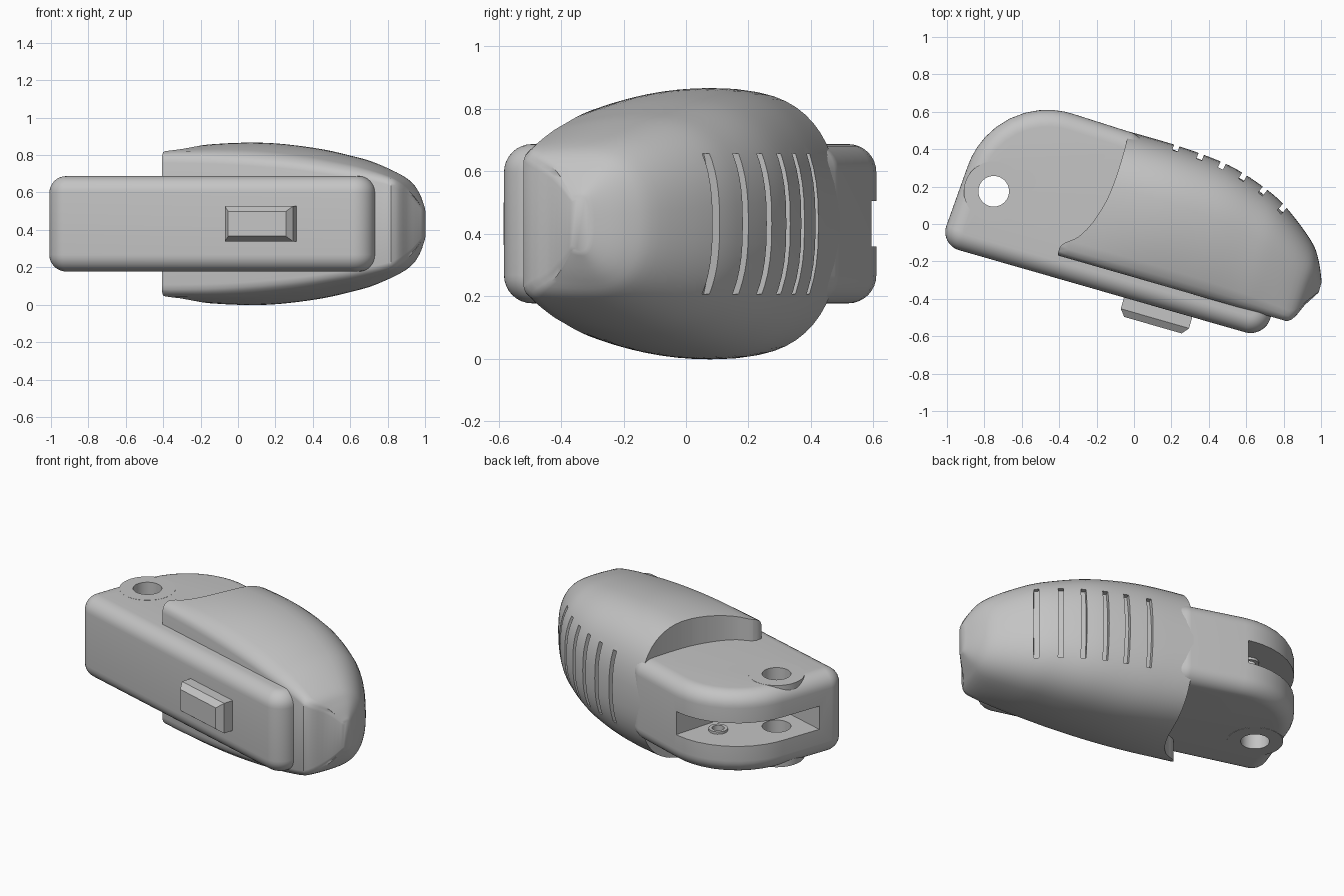
import bpy, bmesh, math
from mathutils import Vector

cube = bpy.data.objects.get("Cube")
if cube:
    bpy.data.objects.remove(cube)

MID = 0.4325
D = Vector((0.961, -0.276))   # long axis of the tilted body
N = Vector((0.276, 0.961))    # across it

grey = bpy.data.materials.new("plain_grey")
grey.use_nodes = True
grey.diffuse_color = (0.55, 0.55, 0.55, 1)
grey.node_tree.nodes["Principled BSDF"].inputs["Base Color"].default_value = (0.55, 0.55, 0.55, 1)


def place(s, t):
    return D * s + N * t


def loft(name, rings):
    """Closed solid through rings with equal point counts."""
    bm = bmesh.new()
    rows = [[bm.verts.new(p) for p in ring] for ring in rings]
    n = len(rows[0])
    for a, b in zip(rows, rows[1:]):
        for i in range(n):
            j = (i + 1) % n
            bm.faces.new((a[i], a[j], b[j], b[i]))
    bm.faces.new(rows[0])
    bm.faces.new(rows[-1])
    bmesh.ops.recalc_face_normals(bm, faces=bm.faces)
    mesh = bpy.data.meshes.new(name)
    bm.to_mesh(mesh)
    bm.free()
    mesh.materials.append(grey)
    obj = bpy.data.objects.new(name, mesh)
    bpy.context.collection.objects.link(obj)
    return obj


def prism(name, outline, z0, z1):
    return loft(name, [[(p[0], p[1], z) for p in outline] for z in (z0, z1)])


def circle(c, r, n=40):
    return [(c[0] + r * math.cos(2 * math.pi * i / n),
             c[1] + r * math.sin(2 * math.pi * i / n)) for i in range(n)]


def rounded(corners, steps=10):
    """Polygon with a fillet radius at each corner."""
    out = []
    for i, (x, y, r) in enumerate(corners):
        p = Vector((x, y))
        a = (Vector(corners[i - 1][:2]) - p).normalized()
        b = (Vector(corners[(i + 1) % len(corners)][:2]) - p).normalized()
        half = a.angle(b) / 2
        centre = p + (a + b).normalized() * (r / math.sin(half))
        start = p + a * (r / math.tan(half)) - centre
        end = p + b * (r / math.tan(half)) - centre
        for k in range(steps + 1):
            spoke = start.lerp(end, k / steps).normalized()
            out.append(centre + spoke * r)
    return out


def inset(outline, d):
    res = []
    for i, p in enumerate(outline):
        u = (p - outline[i - 1]).normalized()
        v = (outline[(i + 1) % len(outline)] - p).normalized()
        e = (u + v).normalized()
        res.append(p + Vector((-e.y, e.x)) * (d / e.dot(u)))
    return res


def cut(obj, cutters):
    for c in cutters:
        c.hide_render = True
        m = obj.modifiers.new("cut", "BOOLEAN")
        m.operation, m.solver, m.object = "DIFFERENCE", "EXACT", c
    bpy.context.view_layer.update()
    dg = bpy.context.evaluated_depsgraph_get()
    mesh = bpy.data.meshes.new_from_object(obj.evaluated_get(dg))
    obj.modifiers.clear()
    obj.data = mesh


def smooth(obj, angle=35):
    bpy.ops.object.select_all(action="DESELECT")
    obj.select_set(True)
    bpy.context.view_layer.objects.active = obj
    bpy.ops.object.shade_smooth_by_angle(angle=math.radians(angle))


# Body: rounded outline with filleted top and bottom rims
outline = rounded([(-1.039, -0.11, 0.1), (0.699, -0.609, 0.11), (0.78, -0.328, 0.1),
                   (0.45, 0.15, 0.1), (0, 0.485, 0.1), (-0.742, 0.721, 0.45)])
HALF, RIM = 0.255, 0.09
levels = []
for k in range(9):
    a = math.pi / 2 * k / 8
    levels.append((RIM * (1 - math.sin(a)), HALF - RIM + RIM * math.cos(a)))
levels = [(d, -z) for d, z in levels] + [(d, z) for d, z in reversed(levels)]
body = loft("body", [[(p.x, p.y, MID + z) for p in inset(outline, d)] for d, z in levels])

# Hinge boss, pivot hole, hinge slot and small pin hole
pivot, pin = (-0.75, 0.175), (-0.51, 0.41)
boss = prism("hinge_boss", circle(pivot, 0.16), MID - HALF - 0.001, MID + HALF + 0.001)
slot = prism("slot_cutter", [place(s, t) for s, t in
             ((-1.4, -0.2), (-0.5, -0.2), (-0.5, 1), (-1.4, 1))], 0.36, 0.505)
hole = prism("hole_cutter", circle(pivot, 0.082), -1, 2)
pin_hole = prism("pin_cutter", circle(pin, 0.035, 20), 0.29, 0.575)
cut(body, [slot, hole, pin_hole])
cut(boss, [slot, hole])
rings = []
for name, z0, z1 in (("lower_pin_ring", 0.35, 0.375), ("upper_pin_ring", 0.49, 0.515)):
    ring = prism(name, circle(pin, 0.055, 24), z0, z1)
    cut(ring, [pin_hole])
    rings.append(ring)

# Grip shell: sections along the axis (s, front, back, peak half height, front half height)
stations = [(-0.4, -0.274, 0.465, 0.405, 0.38), (-0.1, -0.274, 0.468, 0.43, 0.375),
            (0.15, -0.274, 0.465, 0.432, 0.36), (0.4, -0.274, 0.442, 0.405, 0.335),
            (0.6, -0.274, 0.385, 0.365, 0.305), (0.75, -0.274, 0.315, 0.325, 0.28),
            (0.93, -0.274, 0.18, 0.25, 0.235), (1.0, -0.16, 0.09, 0.18, 0.165),
            (1.05, -0.08, -0.02, 0.09, 0.08)]


def spline(rows, steps=5):
    out = []
    for i in range(len(rows) - 1):
        q = [rows[max(0, min(len(rows) - 1, i + o))] for o in (-1, 0, 1, 2)]
        for k in range(steps):
            f = k / steps
            out.append([b + f / 2 * (c - a + f * (2 * a - 5 * b + 4 * c - d + f * (3 * (b - c) + d - a)))
                        for a, b, c, d in zip(*q)])
    return out + [list(rows[-1])]


def section(s, t0, t1, hp, hf):
    t0 = max(t0, -0.274)
    tp = (t0 + t1) / 2
    top = [(t0, hf * 0.86), (t0 + 0.005, hf * 0.93), (t0 + 0.018, hf * 0.98)]
    for k in range(1, 8):
        f = k / 8
        top.append((t0 + (tp - t0) * f, hf + (hp - hf) * (1 - (1 - f) ** 2)))
    for k in range(15):
        a = math.pi / 2 * k / 14
        top.append((tp + (t1 - tp) * math.sin(a) ** 0.8, hp * max(0, math.cos(a)) ** 0.8))
    loop = top[:-1] + [(t1, 0)] + [(t, -h) for t, h in reversed(top[:-1])]
    return [(*place(s, t), MID + h) for t, h in loop]


shell = loft("grip_shell", [section(*row) for row in spline(stations)])

# Concave end of the shell
edge = spline([(-0.4, -0.3), (-0.4, -0.13), (-0.3, -0.07), (-0.22, 0.01), (-0.14, 0.14),
               (-0.08, 0.3), (-0.03, 0.48), (0, 0.62)])
end_cutter = prism("end_cutter", edge + [(-0.8, 0.7), (-0.8, -0.3)], -0.5, 1.5)

# Grip grooves: curved slits standing square to the back surface
slits = []
path = [(0.23, 0.422), (0.36, 0.375), (0.475, 0.323), (0.59, 0.265), (0.7, 0.19), (0.805, 0.095)]
for i, p in enumerate(path):
    a, b = Vector(path[max(0, i - 1)]), Vector(path[min(5, i + 1)])
    along = (b - a).normalized()
    out = Vector((-along.y, along.x))
    profile = [(0.1, 0.225), (0.1, -0.225)]
    for k in range(13):
        z = -0.225 + 0.45 * k / 12
        profile.append((-0.03 - 0.035 * (z / 0.225) ** 2, z))
    sides = []
    for w in (-0.015, 0.015):
        sides.append([(*(Vector(p) + along * w + out * d), MID + z) for d, z in profile])
    slits.append(loft("groove_cutter", sides))
cut(shell, [end_cutter] + slits)

# Push button: block with a chamfered face
button = loft("push_button", [[(*place(0.247 + sx * hs, t), MID + sz * hz)
              for sx, sz in ((-1, -1), (1, -1), (1, 1), (-1, 1))]
              for t, hs, hz in ((-0.37, 0.19, 0.094), (-0.455, 0.19, 0.094), (-0.492, 0.16, 0.066))])

for obj in [body, boss, shell] + rings:
    smooth(obj)
for c in [slot, hole, pin_hole, end_cutter] + slits:
    bpy.data.objects.remove(c)
